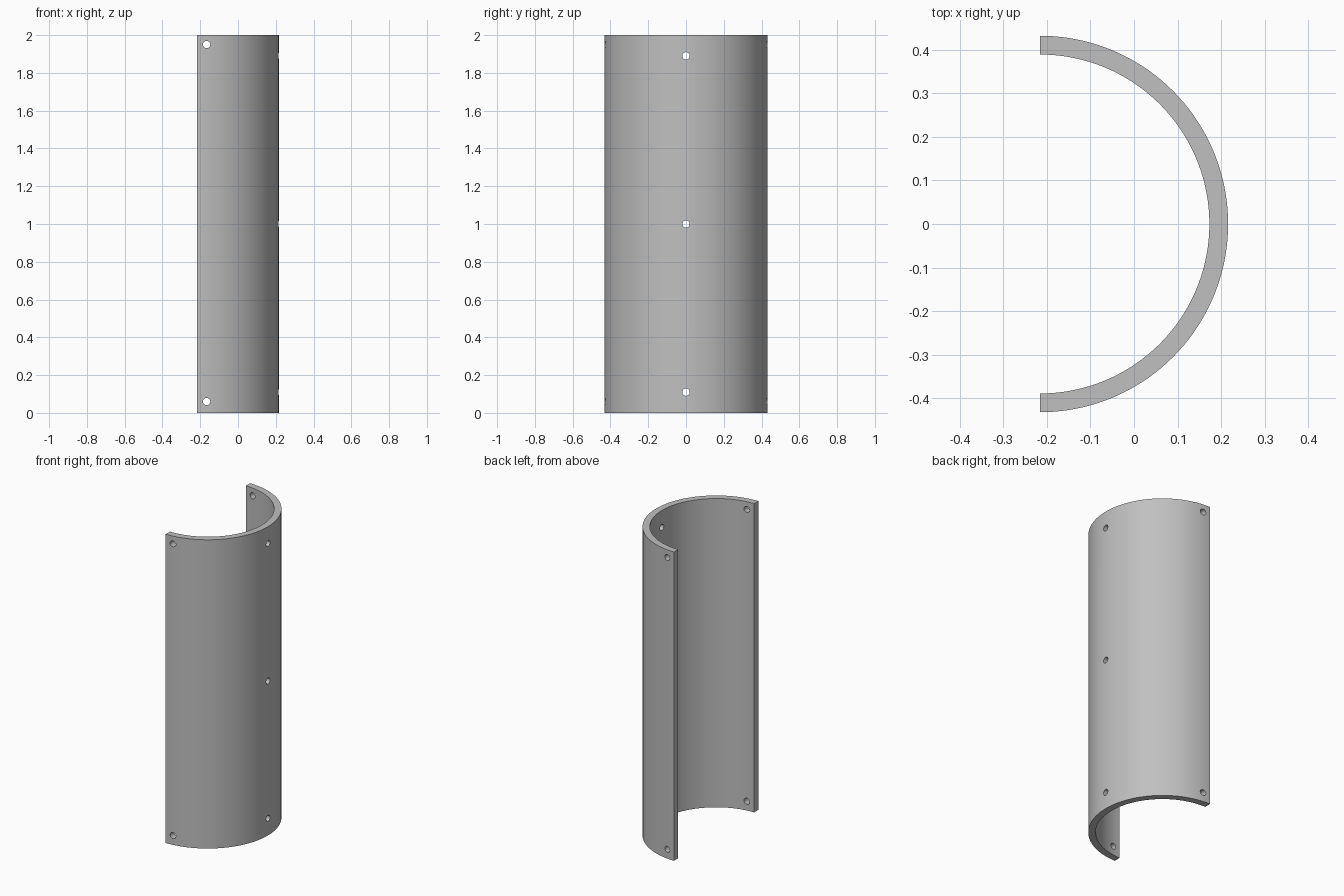
import bpy, bmesh, math
from mathutils import Matrix

if "Cube" in bpy.data.objects:
    bpy.data.objects.remove(bpy.data.objects["Cube"])

CX, R_OUT, R_IN, H = -0.216, 0.432, 0.389, 2.0
SEGS, HOLE_R = 72, 0.0195

grey = bpy.data.materials.new("plain grey")
grey.diffuse_color = (0.527, 0.527, 0.527, 1)
grey.use_nodes = True
grey.node_tree.nodes["Principled BSDF"].inputs["Base Color"].default_value = grey.diffuse_color


def make_object(name, bm):
    bmesh.ops.recalc_face_normals(bm, faces=bm.faces[:])
    mesh = bpy.data.meshes.new(name)
    bm.to_mesh(mesh)
    bm.free()
    ob = bpy.data.objects.new(name, mesh)
    bpy.context.collection.objects.link(ob)
    return ob


# half-pipe shell: a C-shaped profile extruded upwards
bm = bmesh.new()
rows = []
for i in range(SEGS + 1):
    a = -math.pi / 2 + math.pi * i / SEGS
    rows.append([bm.verts.new((CX + r * math.cos(a), r * math.sin(a), 0)) for r in (R_IN, R_OUT)])
faces = [bm.faces.new((p[0], p[1], q[1], q[0])) for p, q in zip(rows, rows[1:])]
ext = bmesh.ops.extrude_face_region(bm, geom=faces, use_keep_orig=True)
top = [g for g in ext["geom"] if isinstance(g, bmesh.types.BMVert)]
bmesh.ops.translate(bm, verts=top, vec=(0, 0, H))
shell = make_object("half_pipe_shell", bm)
shell.data.materials.append(grey)

# drill: two rods across the free edges, three through the curved wall
bm = bmesh.new()


def rod(loc, axis, length):
    rot = Matrix.Rotation(math.pi / 2, 4, axis)
    bmesh.ops.create_cone(bm, cap_ends=True, segments=24, radius1=HOLE_R, radius2=HOLE_R,
                          depth=length, matrix=Matrix.Translation(loc) @ rot)


for z in (0.06, 1.95):
    rod((-0.166, 0, z), 'X', 1.2)
for z in (0.11, 1.0, 1.89):
    rod((0.2, 0, z), 'Y', 0.3)
drill = make_object("hole_drill", bm)
drill.data.materials.append(grey)
drill.hide_render = True

# cut the holes, then smooth the curved walls
cut = shell.modifiers.new("screw_holes", 'BOOLEAN')
cut.operation = 'DIFFERENCE'
cut.solver = 'EXACT'
cut.object = drill
bpy.ops.object.select_all(action='DESELECT')
shell.select_set(True)
bpy.context.view_layer.objects.active = shell
bpy.ops.object.modifier_apply(modifier=cut.name)
bpy.data.objects.remove(drill)
bpy.ops.object.shade_smooth_by_angle(angle=math.radians(30))
